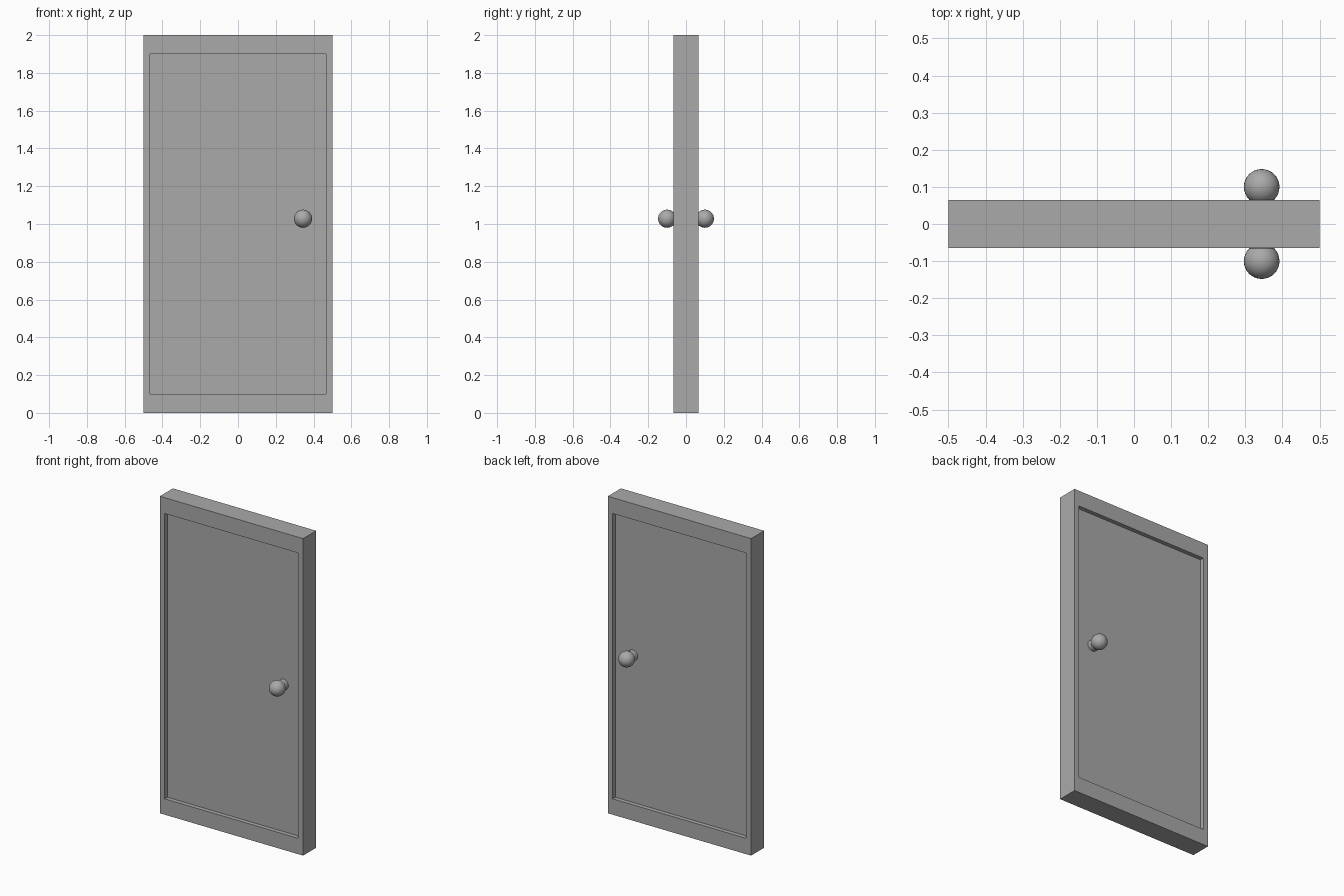
import bpy
import bmesh
import math
from mathutils import Vector

WIDTH, DEPTH, HEIGHT = 1.0, 0.13, 2.0
SIDE_BORDER, END_BORDER, RECESS = 0.048, 0.1, 0.027
KNOB_X, KNOB_Z = 0.344, 1.028

default_cube = bpy.data.objects.get("Cube")
if default_cube:
    bpy.data.objects.remove(default_cube, do_unlink=True)

grey = bpy.data.materials.new("mid_grey")
grey.use_nodes = True
grey.diffuse_color = (0.4, 0.4, 0.4, 1)
grey.node_tree.nodes["Principled BSDF"].inputs["Base Color"].default_value = (0.4, 0.4, 0.4, 1)


def add_object(name, bm):
    mesh = bpy.data.meshes.new(name)
    bm.to_mesh(mesh)
    bm.free()
    mesh.materials.append(grey)
    obj = bpy.data.objects.new(name, mesh)
    bpy.context.collection.objects.link(obj)
    return obj


# Door slab with a recessed panel on both faces
bm = bmesh.new()
bmesh.ops.create_cube(bm, size=1)
bmesh.ops.scale(bm, vec=(WIDTH, DEPTH, HEIGHT), verts=bm.verts)
bmesh.ops.translate(bm, vec=(0, 0, HEIGHT / 2), verts=bm.verts)
bm.normal_update()
for face in [f for f in bm.faces if abs(f.normal.y) > 0.9]:
    inward = -face.normal.copy()
    bmesh.ops.inset_region(bm, faces=[face], thickness=SIDE_BORDER)
    for v in face.verts:
        v.co.z = END_BORDER if v.co.z < HEIGHT / 2 else HEIGHT - END_BORDER
    # straight recess walls
    result = bmesh.ops.extrude_discrete_faces(bm, faces=[face])
    bmesh.ops.translate(bm, vec=inward * RECESS, verts=result["faces"][0].verts)
bmesh.ops.recalc_face_normals(bm, faces=bm.faces)
add_object("door_slab", bm)


# Round knob and its short neck, on each side of the door
def add_knob(side, label):
    bm = bmesh.new()
    bmesh.ops.create_uvsphere(bm, u_segments=32, v_segments=16, radius=0.048)
    knob = add_object(label + "_knob", bm)
    knob.location = (KNOB_X, side * 0.1, KNOB_Z)

    bm = bmesh.new()
    bmesh.ops.create_cone(bm, cap_ends=True, segments=32, radius1=0.034, radius2=0.034, depth=0.07)
    neck = add_object(label + "_knob_neck", bm)
    neck.rotation_euler.x = math.pi / 2
    neck.location = Vector((KNOB_X, side * 0.065, KNOB_Z))
    return [knob, neck]


round_parts = add_knob(-1, "front") + add_knob(1, "back")
bpy.ops.object.select_all(action="DESELECT")
for part in round_parts:
    part.select_set(True)
bpy.context.view_layer.objects.active = round_parts[0]
bpy.ops.object.shade_smooth_by_angle(angle=math.radians(40))
